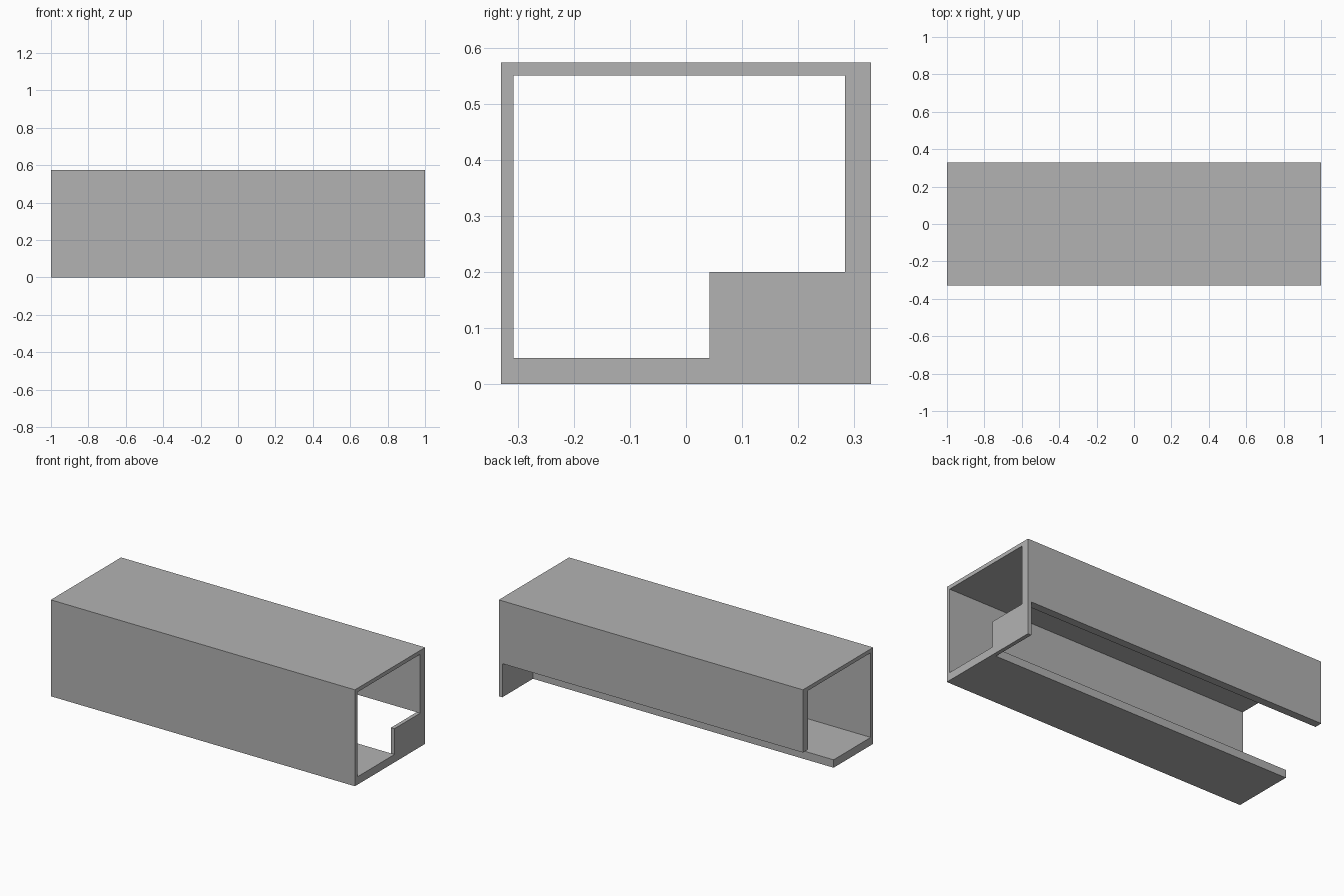
import bpy
import bmesh
from mathutils import Vector

cube = bpy.data.objects.get("Cube")
if cube:
    bpy.data.objects.remove(cube, do_unlink=True)

# Plain grey for the whole model
grey = bpy.data.materials.new("plain_grey")
grey.use_nodes = True
colour = (0.448, 0.448, 0.448, 1)
grey.diffuse_color = colour
grey.node_tree.nodes["Principled BSDF"].inputs["Base Color"].default_value = colour

# Overall size and wall thicknesses
X, Y, H = 1.0, 0.33, 0.573
THIN = 0.023        # front wall, roof and end plate
THICK = 0.047       # floor and back wall
FLOOR_BACK = 0.042  # back edge of the floor
WALL_BOTTOM = 0.2   # lower edge of the back wall


def extrude_x(name, profile, x0, x1):
    """Extrude a closed (y, z) profile from x0 to x1."""
    bm = bmesh.new()
    face = bm.faces.new([bm.verts.new((x0, y, z)) for y, z in profile])
    result = bmesh.ops.extrude_face_region(bm, geom=[face])
    verts = [g for g in result["geom"] if isinstance(g, bmesh.types.BMVert)]
    bmesh.ops.translate(bm, verts=verts, vec=Vector((x1 - x0, 0, 0)))
    bmesh.ops.recalc_face_normals(bm, faces=bm.faces)
    mesh = bpy.data.meshes.new(name)
    bm.to_mesh(mesh)
    bm.free()
    mesh.materials.append(grey)
    obj = bpy.data.objects.new(name, mesh)
    bpy.context.collection.objects.link(obj)
    return obj


# Long channel: floor, front wall, roof and back wall, open at the lower back
extrude_x("channel", [
    (FLOOR_BACK, 0), (-Y, 0), (-Y, H), (Y, H),
    (Y, WALL_BOTTOM), (Y - THICK, WALL_BOTTOM),
    (Y - THICK, H - THIN), (-Y + THIN, H - THIN),
    (-Y + THIN, THICK), (FLOOR_BACK, THICK),
], -X, X)

# Thin plate closing the lower back corner at the left end
extrude_x("end_plate", [
    (FLOOR_BACK, 0), (Y, 0), (Y, WALL_BOTTOM), (FLOOR_BACK, WALL_BOTTOM),
], X - THIN, X)
